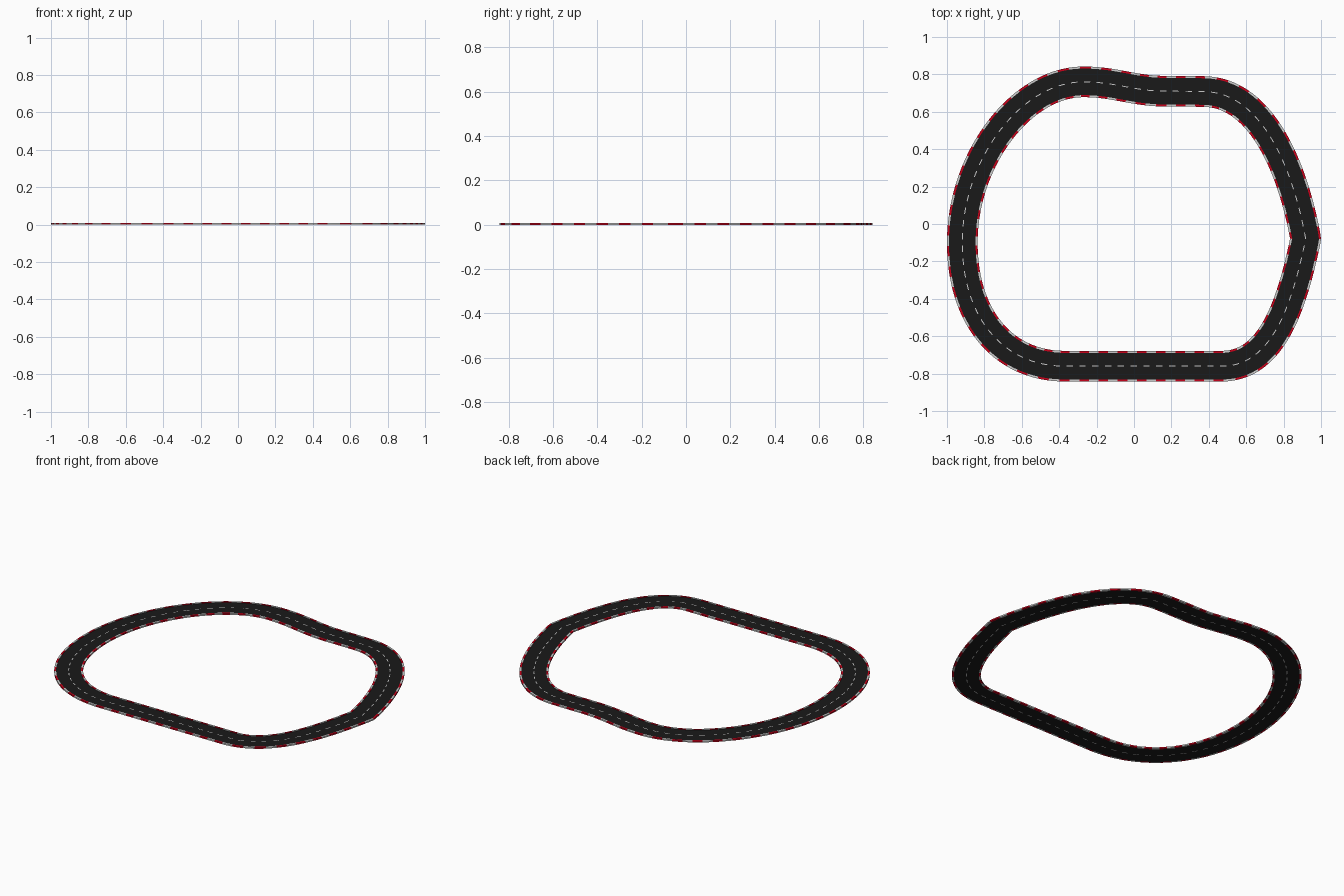
import bpy, bmesh
from mathutils import Vector
from mathutils.geometry import interpolate_bezier

if "Cube" in bpy.data.objects:
    bpy.data.objects.remove(bpy.data.objects["Cube"])

N = 324          # cells around the circuit
HALF = 0.082     # half of the full track width
KERB = 0.011
LINE = 0.0025

# centre line as bezier segments: start, handle, handle, end
SEGMENTS = [
    ((0.918, -0.08), (0.85, 0.30), (0.68, 0.708), (0.37, 0.708)),
    ((0.37, 0.708), (0.30, 0.71), (0.24, 0.71), (0.17, 0.71)),
    ((0.17, 0.71), (0.0, 0.71), (-0.10, 0.76), (-0.27, 0.76)),
    ((-0.27, 0.76), (-0.60, 0.76), (-0.918, 0.35), (-0.918, -0.10)),
    ((-0.918, -0.10), (-0.918, -0.50), (-0.70, -0.76), (-0.37, -0.76)),
    ((-0.37, -0.76), (-0.10, -0.76), (0.20, -0.76), (0.47, -0.76)),
    ((0.47, -0.76), (0.75, -0.76), (0.85, -0.40), (0.918, -0.08)),
]


def material(name, rgb):
    m = bpy.data.materials.new(name)
    m.diffuse_color = (*rgb, 1)
    m.use_nodes = True
    m.node_tree.nodes["Principled BSDF"].inputs["Base Color"].default_value = m.diffuse_color
    return m


def resample(points, count):
    """Evenly spaced points along a closed path."""
    dist = [0.0]
    for a, b in zip(points, points[1:]):
        dist.append(dist[-1] + (b - a).length)
    out, j = [], 0
    for i in range(count):
        d = dist[-1] * i / count
        while dist[j + 1] < d:
            j += 1
        span = dist[j + 1] - dist[j]
        out.append(points[j].lerp(points[j + 1], (d - dist[j]) / span))
    return out


raw = []
for seg in SEGMENTS:
    pts = interpolate_bezier(*[Vector((*p, 0)) for p in seg], 100)
    raw += [Vector(p) for p in pts[:-1]]
raw.append(raw[0].copy())
centre = resample(raw, N)
normals = []
for i in range(N):
    t = (centre[(i + 1) % N] - centre[i - 1]).normalized()
    normals.append(Vector((t.y, -t.x, 0)))


def strip(name, inner, outer, height, mats, run=1):
    """Closed slab between two offsets, materials alternating every `run` cells."""
    bm = bmesh.new()
    rings = []
    for c, n in zip(centre, normals):
        rings.append([bm.verts.new(c + n * o + Vector((0, 0, z)))
                      for o, z in ((inner, 0), (outer, 0), (outer, height), (inner, height))])
    for i in range(N):
        a, b = rings[i], rings[(i + 1) % N]
        for k in range(4):
            f = bm.faces.new((a[k], a[(k + 1) % 4], b[(k + 1) % 4], b[k]))
            f.material_index = (i // run) % len(mats)
    bmesh.ops.recalc_face_normals(bm, faces=bm.faces)
    me = bpy.data.meshes.new(name)
    bm.to_mesh(me)
    bm.free()
    for m in mats:
        me.materials.append(m)
    ob = bpy.data.objects.new(name, me)
    bpy.context.collection.objects.link(ob)


asphalt = material("asphalt", (0.01, 0.01, 0.01))
red = material("kerb_red", (0.6, 0.0, 0.01))
white = material("paint_white", (0.8, 0.8, 0.8))

# two lanes
strip("inner_lane", -HALF + KERB, -LINE, 0.006, [asphalt])
strip("outer_lane", LINE, HALF - KERB, 0.006, [asphalt])
# dashed centre line
strip("centre_line", -LINE, LINE, 0.006, [white, asphalt], 2)
# striped kerbs, slightly raised
strip("inner_kerb", -HALF, -HALF + KERB, 0.009, [red, white], 3)
strip("outer_kerb", HALF - KERB, HALF, 0.009, [red, white], 3)
